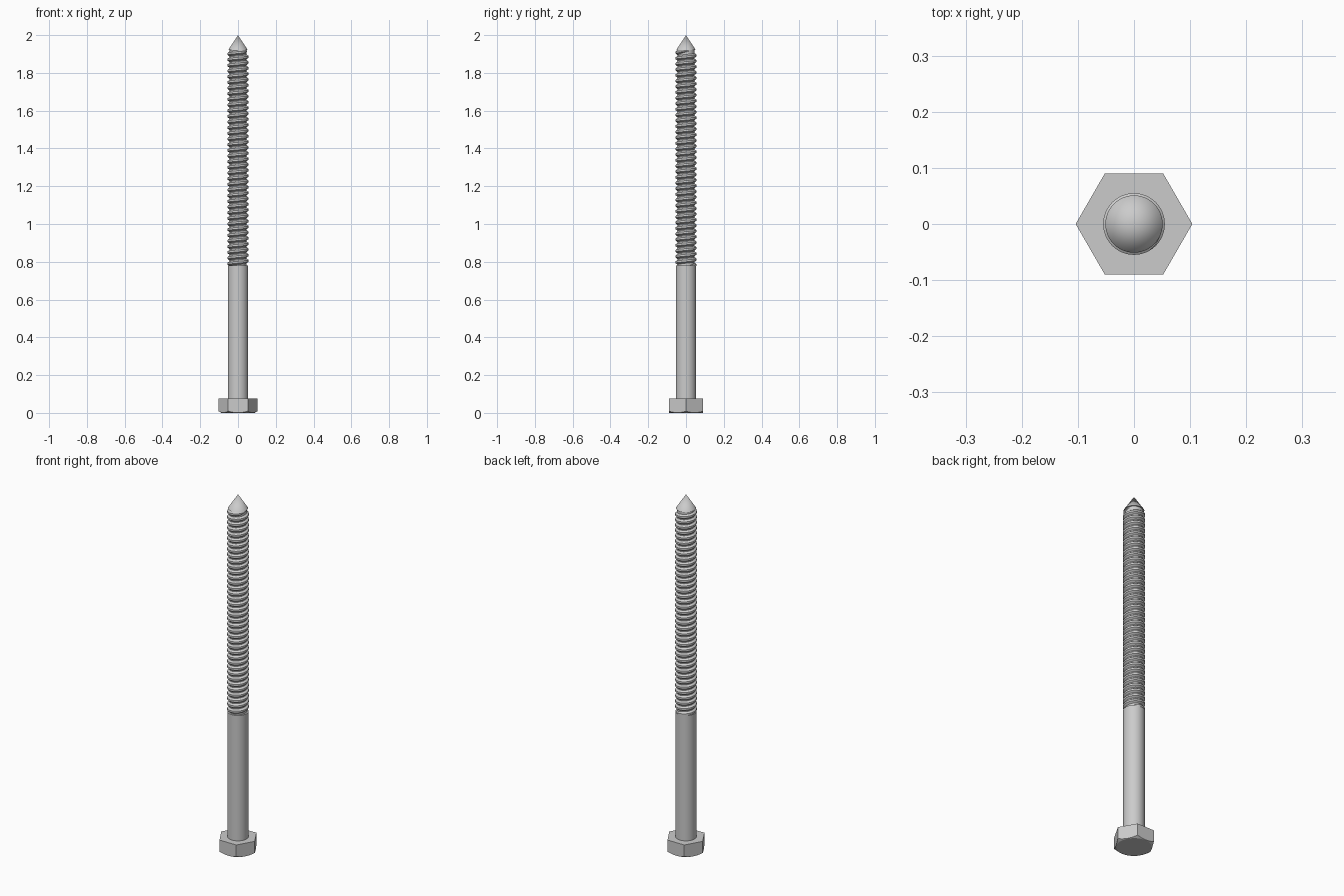
import bpy
from math import cos, sin, tau, pi, sqrt, floor, radians

if "Cube" in bpy.data.objects:
    bpy.data.objects.remove(bpy.data.objects["Cube"])

SEG = 48


def make_object(name, verts, faces, angle=30):
    mesh = bpy.data.meshes.new(name)
    mesh.from_pydata(verts, [], faces)
    obj = bpy.data.objects.new(name, mesh)
    bpy.context.collection.objects.link(obj)
    bpy.ops.object.select_all(action='DESELECT')
    obj.select_set(True)
    bpy.context.view_layer.objects.active = obj
    bpy.ops.object.shade_smooth_by_angle(angle=radians(angle))
    return obj


def loft(name, rings, angle=30):
    """Skin a stack of equal rings (bottom to top) and cap both ends."""
    n = len(rings[0])
    verts = [v for ring in rings for v in ring]
    faces = [(k * n + i, k * n + (i + 1) % n, (k + 1) * n + (i + 1) % n, (k + 1) * n + i)
             for k in range(len(rings) - 1) for i in range(n)]
    faces.append(tuple(reversed(range(n))))
    faces.append(tuple(range(len(verts) - n, len(verts))))
    return make_object(name, verts, faces, angle)


def circle(r, z):
    return [(r * cos(tau * i / SEG), r * sin(tau * i / SEG), z) for i in range(SEG)]


# Hex head with the conical chamfer on its outer face
APOTHEM = 0.104 * sqrt(3) / 2
low, high = [], []
for i in range(SEG):
    t = tau * i / SEG
    r = APOTHEM / cos(t % (pi / 3) - pi / 6)
    x, y = r * cos(t), r * sin(t)
    low.append((x, y, (r - 0.088) * 0.6))
    high.append((x, y, 0.075))
loft("hex_head", [circle(0.088, 0), low, high], 20)

# Plain shank, threaded core and pointed tip
loft("shank", [circle(0.054, 0.07), circle(0.054, 0.78)])
loft("thread_core", [circle(0.045, 0.775), circle(0.045, 1.925)])
n = SEG
make_object("pointed_tip", circle(0.051, 1.922) + [(0, 0, 2.0)],
            [(i, (i + 1) % n, n) for i in range(n)] + [tuple(reversed(range(n)))])

# Helical thread ridge, fading in and out at its ends
PITCH, START, END = 0.03, 0.775, 1.918
profile = [(0.0445, -0.013), (0.055, -0.005), (0.055, 0.005), (0.0445, 0.013)]
steps = floor((END - START) / PITCH * SEG)
verts, faces = [], []
for s in range(steps + 1):
    t = tau * s / SEG
    z = START + PITCH * s / SEG
    fade = min(1, s / (SEG / 4), (steps - s) / (SEG / 4))
    for r, dz in profile:
        rr = 0.0445 + (r - 0.0445) * fade
        verts.append((rr * cos(t), rr * sin(t), z + dz * max(fade, 0.1)))
for s in range(steps):
    a, b = s * 4, s * 4 + 4
    faces += [(a + j, b + j, b + j + 1, a + j + 1) for j in range(3)]
make_object("screw_thread", verts, faces)
